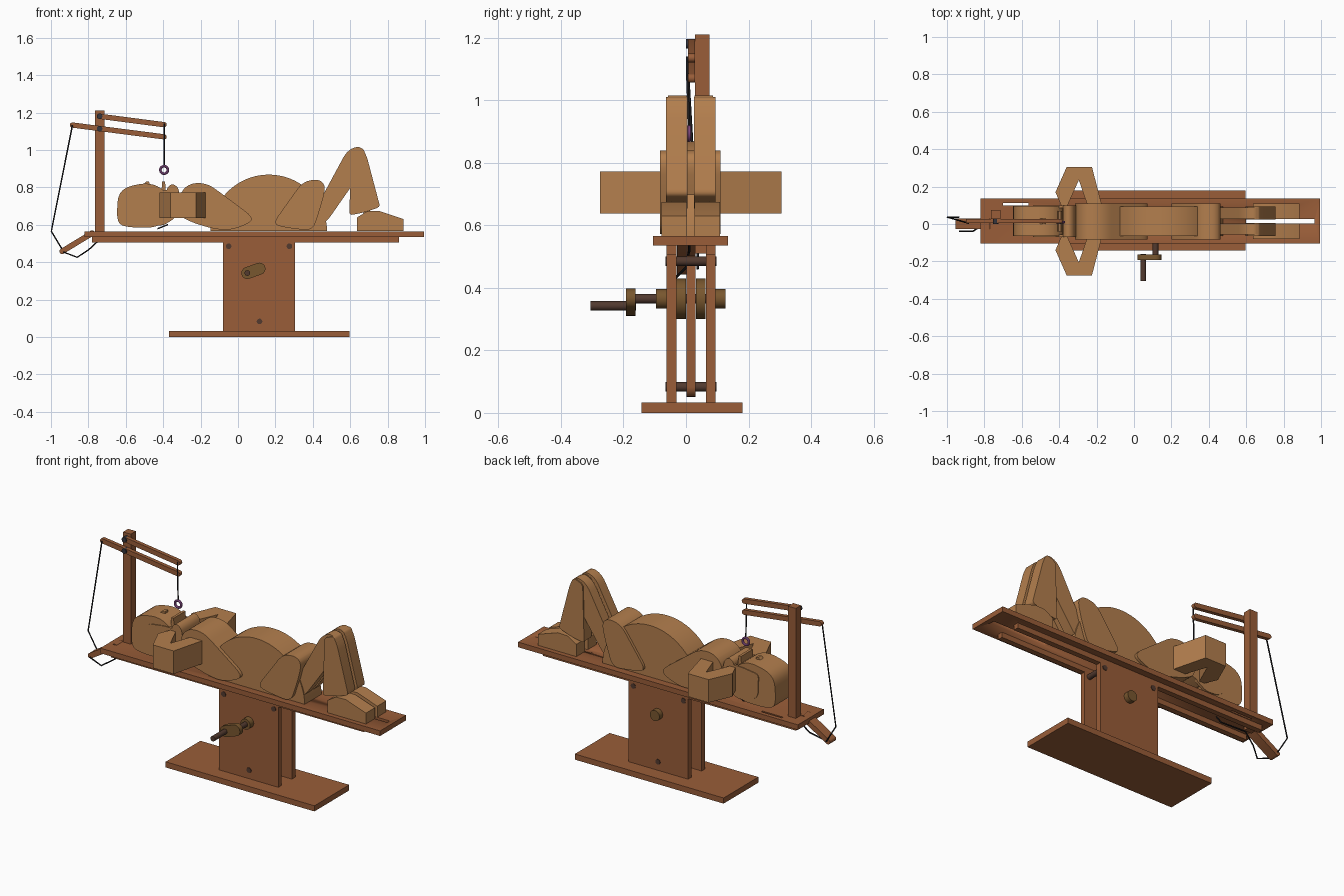
import bpy, bmesh, math
from mathutils import Vector

cube = bpy.data.objects.get("Cube")
if cube:
    bpy.data.objects.remove(cube, do_unlink=True)

MID = 0.015  # centre plane of the figure


def material(name, rgb):
    m = bpy.data.materials.new(name)
    m.use_nodes = True
    m.diffuse_color = (*rgb, 1)
    m.node_tree.nodes["Principled BSDF"].inputs["Base Color"].default_value = (*rgb, 1)
    return m


SKIN = material("light wood", (0.45, 0.21, 0.075))
WOOD = material("red wood", (0.32, 0.11, 0.04))
DARK = material("dark wood", (0.085, 0.042, 0.028))
CAM = material("cam wood", (0.19, 0.095, 0.028))
CORD = material("black cord", (0.012, 0.012, 0.014))
BOLT = material("bolt grey", (0.035, 0.035, 0.045))
RING = material("purple ring", (0.42, 0.13, 0.42))


def finish(ob, mat):
    ob.data.materials.append(mat)
    bpy.ops.object.select_all(action="DESELECT")
    ob.select_set(True)
    bpy.context.view_layer.objects.active = ob
    bpy.ops.object.shade_smooth_by_angle(angle=math.radians(30))
    return ob


def rounded(pts, r, steps=5):
    """Round every corner of an outline with a short curve."""
    out = []
    for i, p in enumerate(pts):
        p, a, b = Vector(p), Vector(pts[i - 1]), Vector(pts[(i + 1) % len(pts)])
        s = p + (a - p).normalized() * min(r, (a - p).length * 0.48)
        e = p + (b - p).normalized() * min(r, (b - p).length * 0.48)
        for k in range(steps + 1):
            t = k / steps
            out.append(s * (1 - t) ** 2 + p * 2 * t * (1 - t) + e * t * t)
    return out


def prism(name, pts, lo, hi, mat, axis="y"):
    """Extrude an outline: (x, z) along y, or (x, y) along z."""
    bm = bmesh.new()
    place = (lambda p, d: (p[0], d, p[1])) if axis == "y" else (lambda p, d: (p[0], p[1], d))
    ends = [[bm.verts.new(place(p, d)) for p in pts] for d in (lo, hi)]
    for e in ends:
        bm.faces.new(e)
    for i in range(len(pts)):
        j = (i + 1) % len(pts)
        bm.faces.new((ends[0][i], ends[0][j], ends[1][j], ends[1][i]))
    bmesh.ops.recalc_face_normals(bm, faces=bm.faces)
    me = bpy.data.meshes.new(name)
    bm.to_mesh(me)
    bm.free()
    ob = bpy.data.objects.new(name, me)
    bpy.context.collection.objects.link(ob)
    return finish(ob, mat)


def box(name, x0, x1, y0, y1, z0, z1, mat):
    return prism(name, [(x0, z0), (x1, z0), (x1, z1), (x0, z1)], y0, y1, mat)


def link(name, a, b, w, y0, y1, mat):
    """Flat bar with round ends."""
    a, b = Vector(a), Vector(b)
    ang = math.atan2(b.y - a.y, b.x - a.x)
    pts = []
    for c, start in ((b, ang - math.pi / 2), (a, ang + math.pi / 2)):
        for k in range(9):
            t = start + math.pi * k / 8
            pts.append(c + Vector((math.cos(t), math.sin(t))) * w / 2)
    return prism(name, pts, y0, y1, mat)


def rod(name, x, z, r, y0, y1, mat, n=24):
    pts = [(x + r * math.cos(k * math.tau / n), z + r * math.sin(k * math.tau / n)) for k in range(n)]
    return prism(name, pts, y0, y1, mat)


def cord(name, pts, r=0.004):
    cu = bpy.data.curves.new(name, "CURVE")
    cu.dimensions = "3D"
    cu.bevel_depth, cu.bevel_resolution, cu.use_fill_caps = r, 1, True
    sp = cu.splines.new("POLY")
    sp.points.add(len(pts) - 1)
    for q, p in zip(sp.points, pts):
        q.co = (*p, 1)
    cu.materials.append(CORD)
    ob = bpy.data.objects.new(name, cu)
    bpy.context.collection.objects.link(ob)


def pair(name, pts, near, far, mat, axis="y"):
    """Two matching parts, offset from the centre plane."""
    for side, s in (("right", -1), ("left", 1)):
        if axis == "y":
            prism(f"{side}_{name}", pts, MID + s * near, MID + s * far, mat)
        else:
            prism(f"{side}_{name}", [(x, MID + s * y) for x, y in pts], near, far, mat, "z")


# stand
box("base", -0.37, 0.595, -0.142, 0.18, 0, 0.033, WOOD)
for side, y in (("front", -0.062), ("back", 0.064)):
    box(f"{side}_panel", -0.08, 0.305, y, y + 0.031, 0.033, 0.51, WOOD)
    box(f"{side}_rail", -0.78, 0.86, y, y + 0.031, 0.505, 0.54, WOOD)
for i, (x, z) in enumerate(((-0.05, 0.485), (0.275, 0.485), (0.115, 0.083))):
    rod(f"cross_rod_{i}", x, z, 0.015, -0.065, 0.098, DARK)
link("follower_bar", (0.115, 0.083), (0.115, 0.47), 0.065, 0.001, 0.031, WOOD)

# table with slots
table = box("table", -0.82, 0.995, -0.105, 0.135, 0.535, 0.565, WOOD)
for x0, x1, y0, y1 in ((0.6, 0.965, 0.004, 0.027), (-0.7, -0.565, 0.1, 0.111)):
    cutter = box("slot_cutter", x0, x1, y0, y1, 0.5, 0.6, WOOD)
    cutter.hide_render = True
    mod = table.modifiers.new("slot", "BOOLEAN")
    mod.operation, mod.object, mod.solver = "DIFFERENCE", cutter, "EXACT"
    bpy.context.view_layer.objects.active = table
    bpy.ops.object.modifier_apply(modifier=mod.name)
    bpy.data.objects.remove(cutter, do_unlink=True)

# crank and cams
cx, cz = 0.115, 0.365
rod("crank_shaft", cx, cz, 0.015, -0.185, 0.11, DARK)
rod("front_cam", cx, cz, 0.064, -0.03, 0.0, CAM)
rod("back_cam", cx, cz, 0.064, 0.032, 0.063, CAM)
rod("front_collar", cx, cz, 0.031, -0.096, -0.062, CAM)
rod("back_collar", cx, cz, 0.031, 0.095, 0.126, CAM)
link("crank_arm", (0.05, 0.342), (cx, cz), 0.064, -0.192, -0.162, CAM)
rod("crank_handle", 0.05, 0.342, 0.015, -0.305, -0.16, DARK)

# post and levers
box("post", -0.765, -0.715, 0.028, 0.075, 0.51, 1.21, WOOD)
link("upper_lever", (-0.74, 1.18), (-0.395, 1.135), 0.028, 0.006, 0.028, WOOD)
link("lower_lever", (-0.885, 1.133), (-0.395, 1.07), 0.028, 0.006, 0.028, WOOD)
for i, z in enumerate((1.18, 1.114)):
    rod(f"lever_bolt_{i}", -0.74, z, 0.015, 0.0, 0.04, BOLT)
link("tail_lever", (-0.94, 0.458), (-0.78, 0.555), 0.03, -0.028, 0.03, WOOD)

# cords and ring
cord("lever_cord", [(-0.395, 0.004, 1.14), (-0.395, 0.004, 1.07), (-0.395, 0.01, 0.915)])
cord("tail_cord", [(-0.885, 0.004, 1.133), (-0.998, 0.037, 0.565), (-0.935, 0.037, 0.46)])
cord("return_cord", [(-0.935, -0.038, 0.455), (-0.86, -0.038, 0.426), (-0.8, 0.0, 0.465),
                     (-0.74, 0.01, 0.52), (-0.575, 0.01, 0.515), (-0.53, 0.01, 0.545)])
pair("neck_wire", [(-0.43, 0.575), (-0.375, 0.597), (-0.375, 0.605), (-0.43, 0.583)], 0.055, 0.063, CORD)
bpy.ops.mesh.primitive_torus_add(location=(-0.395, 0.01, 0.893), rotation=(math.pi / 2, 0, 0),
                                 major_radius=0.02, minor_radius=0.007, major_segments=28, minor_segments=10)
ring = bpy.context.object
ring.name = "pull_ring"
finish(ring, RING)

# head
skull = rounded([(-0.65, 0.61), (-0.64, 0.79), (-0.48, 0.83), (-0.38, 0.78), (-0.36, 0.66), (-0.42, 0.585), (-0.59, 0.585)], 0.07)
prism("skull", skull, -0.065, 0.095, SKIN)
face = rounded([(-0.535, 0.64), (-0.54, 0.77), (-0.43, 0.785), (-0.33, 0.785), (-0.33, 0.64), (-0.4, 0.595), (-0.48, 0.6)], 0.025)
pair("cheek", face, 0.07, 0.085, SKIN)
prism("nose", [(-0.53, 0.79), (-0.49, 0.832), (-0.475, 0.83), (-0.47, 0.79)], 0.0, 0.03, SKIN)
prism("lip", [(-0.41, 0.77), (-0.405, 0.83), (-0.39, 0.83), (-0.385, 0.77)], -0.04, 0.07, SKIN)
prism("chin", rounded([(-0.385, 0.62), (-0.38, 0.8), (-0.35, 0.82), (-0.32, 0.8), (-0.29, 0.66)], 0.02), -0.07, 0.1, SKIN)

# torso
chest = rounded([(-0.32, 0.65), (-0.31, 0.775), (-0.25, 0.825), (-0.16, 0.82), (0.07, 0.65), (0.075, 0.615),
                 (-0.03, 0.572), (-0.12, 0.575), (-0.24, 0.61)], 0.05)
prism("chest", chest, -0.083, 0.11, SKIN)
belly = [(0.165 + 0.312 * math.cos(math.pi * k / 40), 0.556 + 0.312 * math.sin(math.pi * k / 40)) for k in range(41)]
prism("belly", [(x, max(z, 0.566)) for x, z in belly], -0.063, 0.094, SKIN)
hip = rounded([(0.185, 0.605), (0.345, 0.83), (0.43, 0.845), (0.47, 0.81), (0.45, 0.72), (0.4, 0.567), (0.25, 0.585)], 0.05)
prism("hip", hip, -0.083, 0.11, SKIN)

# arms bent out to the sides
pair("arm", [(-0.42, 0.155), (-0.36, 0.29), (-0.225, 0.29), (-0.165, 0.06), (-0.24, 0.06), (-0.295, 0.22),
             (-0.355, 0.085), (-0.39, 0.085)], 0.637, 0.772, SKIN, "z")

# legs
thigh = rounded([(0.39, 0.567), (0.45, 0.75), (0.585, 1.0), (0.66, 1.025), (0.7, 0.94), (0.47, 0.61)], 0.05)
pair("thigh", thigh, 0.012, 0.072, SKIN)
shin = rounded([(0.595, 0.65), (0.605, 0.99), (0.665, 1.015), (0.69, 0.96), (0.76, 0.695), (0.67, 0.665)], 0.02)
pair("shin", shin, 0.01, 0.079, SKIN)
pair("ankle", [(0.67, 0.62), (0.67, 0.7), (0.705, 0.7), (0.705, 0.62)], 0.025, 0.06, SKIN)
foot = [(0.635, 0.566), (0.635, 0.638), (0.69, 0.672), (0.755, 0.674), (0.885, 0.63), (0.885, 0.566)]
pair("foot", foot, 0.012, 0.094, SKIN)
